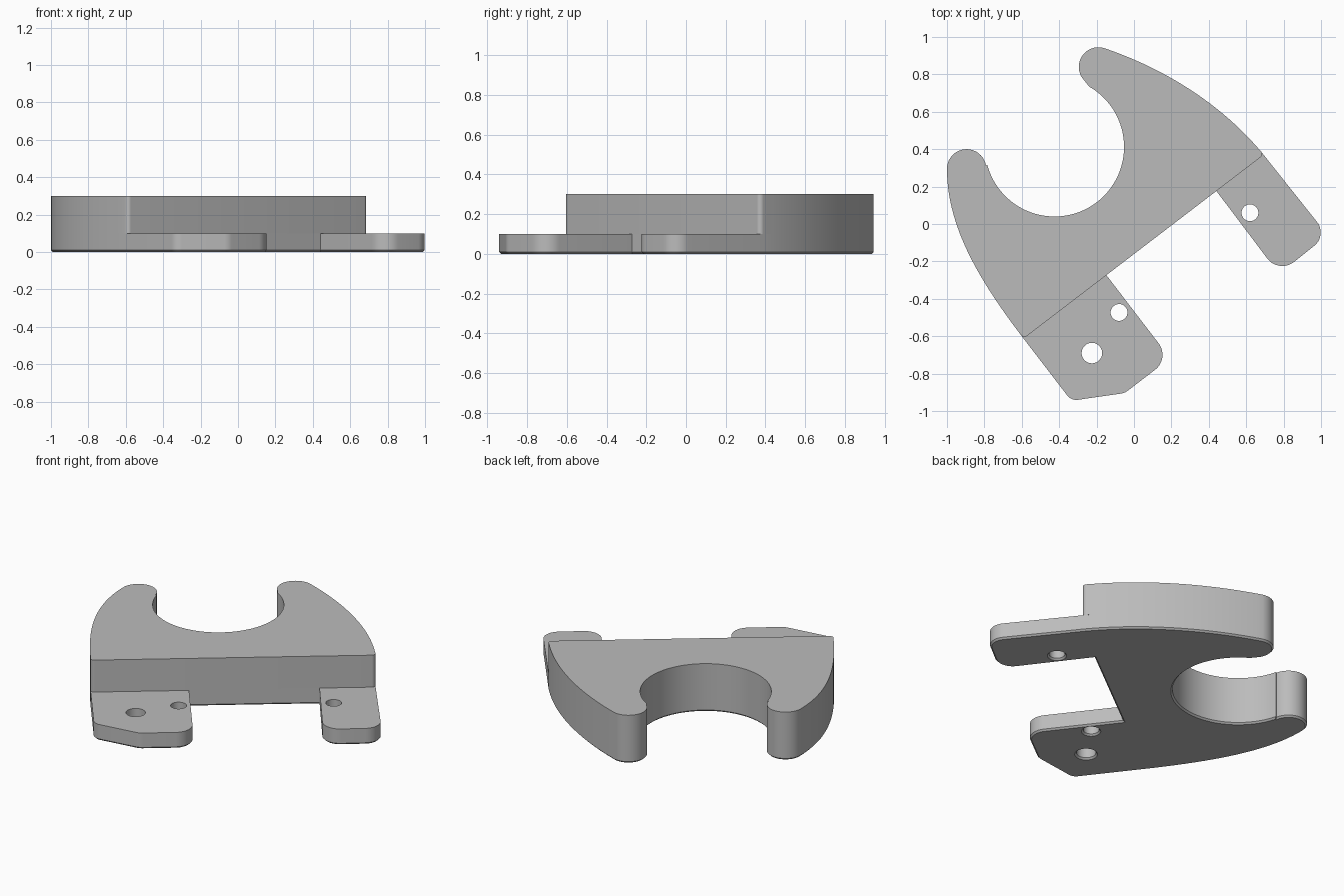
import bpy, bmesh, math
from mathutils import Vector
from mathutils.geometry import interpolate_bezier

cube = bpy.data.objects.get("Cube")
if cube:
    bpy.data.objects.remove(cube, do_unlink=True)

grey = bpy.data.materials.new("plain grey")
grey.use_nodes = True
colour = (0.5, 0.5, 0.5, 1)
grey.diffuse_color = colour
grey.node_tree.nodes["Principled BSDF"].inputs["Base Color"].default_value = colour

PLATE_TOP, BODY_TOP, CHAMFER = 0.1, 0.3, 0.01


def arc(cx, cy, r, start, end, steps):
    angles = [math.radians(start + (end - start) * i / steps) for i in range(steps + 1)]
    return [Vector((cx + r * math.cos(a), cy + r * math.sin(a), 0)) for a in angles]


def bezier(*points):
    return interpolate_bezier(*[Vector((x, y, 0)) for x, y in points], 28)


def corner(before, at, after, r, steps=8):
    """Rounded corner at a polygon vertex."""
    a, v, b = [Vector((p[0], p[1], 0)) for p in (before, at, after)]
    u, w = (a - v).normalized(), (b - v).normalized()
    half = u.angle(w) / 2
    t = r / math.tan(half)
    c = v + (u + w).normalized() * r / math.sin(half)
    p, q = v + u * t - c, v + w * t - c
    return [c + p.lerp(q, i / steps).normalized() * r for i in range(steps + 1)]


def inset(outline, distance):
    """Move a clockwise outline inwards."""
    result = []
    for i, p in enumerate(outline):
        d1 = (p - outline[i - 1]).normalized()
        d2 = (outline[(i + 1) % len(outline)] - p).normalized()
        n1, n2 = Vector((d1.y, -d1.x, 0)), Vector((d2.y, -d2.x, 0))
        n = (n1 + n2).normalized()
        result.append(p + n * distance / n.dot(n1))
    return result


def solid(name, shells):
    """Closed solid from stacks of (outline, height); later stacks are holes."""
    bm = bmesh.new()
    bottom, top = [], []
    for shell in shells:
        rings = [[bm.verts.new((p.x, p.y, z)) for p in outline] for outline, z in shell]
        count = len(rings[0])
        for low, high in zip(rings, rings[1:]):
            for i in range(count):
                j = (i + 1) % count
                bm.faces.new((low[i], low[j], high[j], high[i]))
        for rim, ring in ((bottom, rings[0]), (top, rings[-1])):
            rim += [bm.edges.get((ring[i - 1], ring[i])) for i in range(count)]
    bmesh.ops.triangle_fill(bm, edges=bottom, use_beauty=True, normal=(0, 0, -1))
    bmesh.ops.triangle_fill(bm, edges=top, use_beauty=True, normal=(0, 0, 1))
    bm.normal_update()
    bmesh.ops.recalc_face_normals(bm, faces=bm.faces[:])
    mesh = bpy.data.meshes.new(name)
    bm.to_mesh(mesh)
    bm.free()
    mesh.materials.append(grey)
    obj = bpy.data.objects.new(name, mesh)
    bpy.context.collection.objects.link(obj)
    bpy.ops.object.select_all(action='DESELECT')
    bpy.context.view_layer.objects.active = obj
    obj.select_set(True)
    bpy.ops.object.shade_smooth_by_angle(angle=math.radians(30))


# Hooked outline, clockwise from the left flank to the right flank
flank_low, flank_high = (-0.6, -0.6), (0.685, 0.38)
hooks = bezier(flank_low, (-0.82, -0.31), (-1.0, -0.02), (-1.0, 0.295))
hooks += arc(-0.895, 0.295, 0.105, 180, 10, 20)[1:]          # left hook tip
hooks += arc(-0.425, 0.412, 0.372, 195, 420, 56)             # round mouth
hooks += arc(-0.19, 0.84, 0.105, 222, 75, 20)                # right hook tip
hooks += bezier((-0.165, 0.942), (0.155, 0.835), (0.465, 0.645), flank_high)[1:]

# Base plate outline: the hooks plus a slim tab and a wide tab
wide_in, wide_a, wide_b, wide_c = (-0.148, -0.273), (0.193, -0.718), (-0.05, -0.904), (-0.335, -0.945)
slim_in, slim_a, slim_b = (0.44, 0.177), (0.775, -0.267), (1.035, -0.06)
plate = list(hooks)
plate += corner(flank_high, slim_b, slim_a, 0.09)
plate += corner(slim_b, slim_a, slim_in, 0.1)
plate += [Vector((*slim_in, 0)), Vector((*wide_in, 0))]
plate += corner(wide_in, wide_a, wide_b, 0.1)
plate += corner(wide_a, wide_b, wide_c, 0.08)
plate += corner(wide_b, wide_c, flank_low, 0.06)

# Plate with chamfered underside and screw holes
shells = [[(inset(plate, CHAMFER), 0), (plate, CHAMFER), (plate, PLATE_TOP)]]
for x, y, r in ((0.62, 0.06, 0.045), (-0.08, -0.473, 0.045), (-0.225, -0.69, 0.055)):
    wide, narrow = [arc(x, y, radius, 0, 360, 32)[:-1] for radius in (r + CHAMFER, r)]
    shells.append([(wide, 0), (narrow, CHAMFER), (narrow, PLATE_TOP)])
solid("base_plate", shells)

# Tall hooked body with small rounded corners on its straight side
body_left, body_right = (-0.59, -0.612), (0.695, 0.371)
body = hooks[1:-1]
body += corner(hooks[-2], body_right, body_left, 0.022, 5)
body += corner(body_right, body_left, hooks[1], 0.022, 5)
solid("hook_body", [[(body, PLATE_TOP), (body, BODY_TOP)]])
